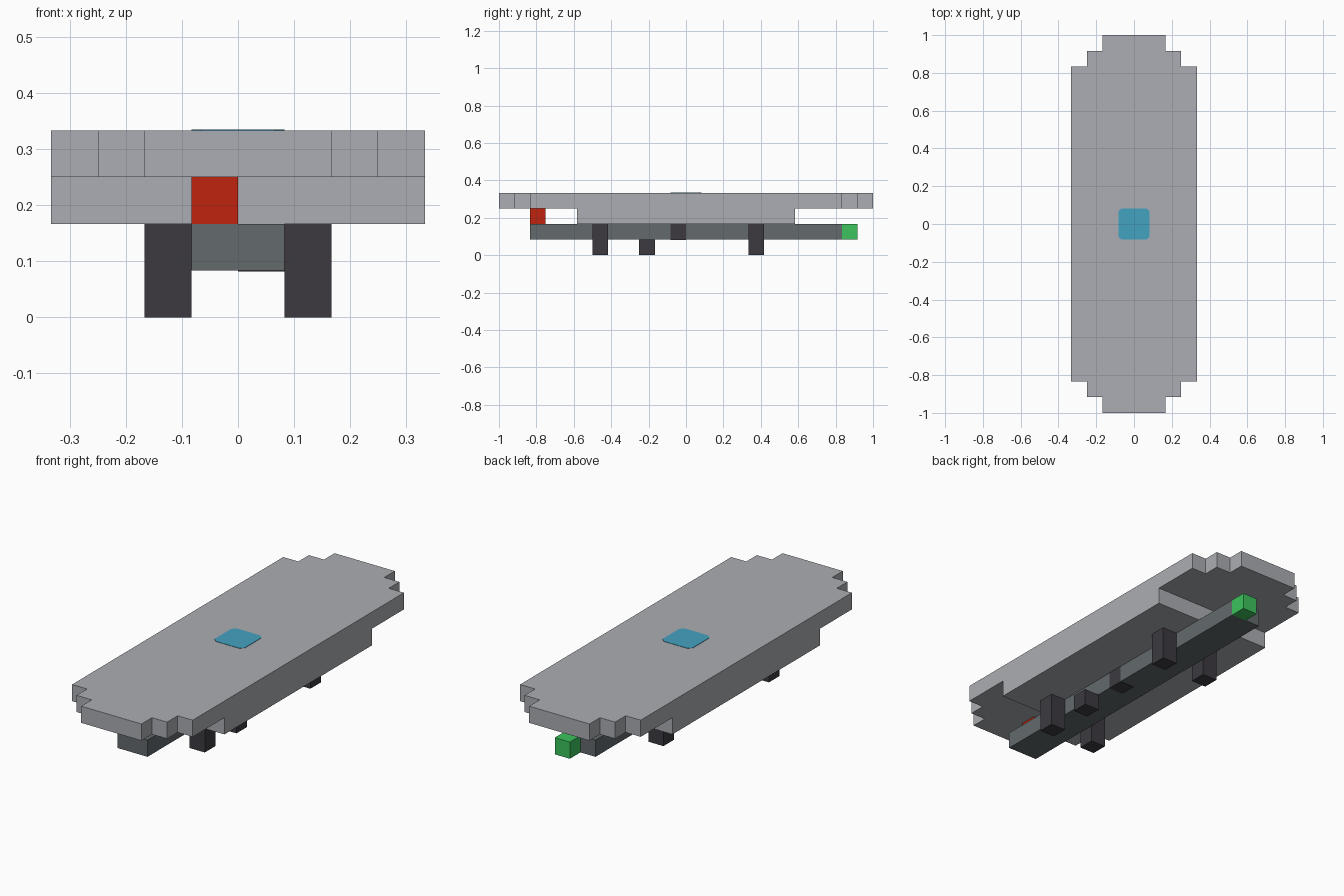
import bpy
import bmesh

U = 1 / 12  # grid unit shared by every block

cube = bpy.data.objects.get("Cube")
if cube:
    bpy.data.objects.remove(cube, do_unlink=True)


def linear(c):
    c /= 255
    return c / 12.92 if c <= 0.04045 else ((c + 0.055) / 1.055) ** 2.4


def material(name, *rgb):
    mat = bpy.data.materials.new(name)
    color = [linear(c) for c in rgb] + [1]
    mat.diffuse_color = color
    mat.use_nodes = True
    mat.node_tree.nodes["Principled BSDF"].inputs["Base Color"].default_value = color
    return mat


light_grey = material("light grey", 171, 174, 179)
slate = material("slate grey", 99, 106, 109)
charcoal = material("charcoal", 60, 58, 64)
red = material("red", 193, 36, 14)
green = material("green", 60, 195, 92)
blue = material("blue", 68, 162, 193)


def prism(name, outline, z0, z1, mat):
    """Extrude a flat outline (in grid units) from z0 to z1."""
    bm = bmesh.new()
    face = bm.faces.new([bm.verts.new((x * U, y * U, z0 * U)) for x, y in outline])
    top = bmesh.ops.extrude_face_region(bm, geom=[face])["geom"]
    bmesh.ops.translate(bm, vec=(0, 0, (z1 - z0) * U),
                        verts=[v for v in top if isinstance(v, bmesh.types.BMVert)])
    bmesh.ops.recalc_face_normals(bm, faces=bm.faces)
    mesh = bpy.data.meshes.new(name)
    bm.to_mesh(mesh)
    bm.free()
    mesh.materials.append(mat)
    obj = bpy.data.objects.new(name, mesh)
    bpy.context.collection.objects.link(obj)
    return obj


def block(name, x, y, z, mat):
    outline = [(x[0], y[0]), (x[1], y[0]), (x[1], y[1]), (x[0], y[1])]
    return prism(name, outline, z[0], z[1], mat)


def four_way(corner):
    """Mirror one corner's points into a closed symmetric outline."""
    right = corner + [(x, -y) for x, y in reversed(corner)]
    return right + [(-x, y) for x, y in reversed(right)]


# Deck with stepped ends, and the thicker slab below its middle
deck_corner = [(2, 12), (2, 11), (3, 11), (3, 10), (4, 10)]
prism("deck", four_way(deck_corner), 3, 4, light_grey)
block("lower_slab", (-4, 4), (-7, 7), (2, 3), light_grey)

# Blue panel with clipped corners on the deck
prism("top_panel", four_way([(0.78, 1), (1, 0.78)]), 3.98, 4.02, blue)

# Central beam with its end lights
block("beam", (-1, 1), (-10, 10), (1, 2), slate)
block("front_light", (-1, 0), (-10, -9), (2, 3), red)
block("rear_light", (0, 1), (10, 11), (1, 2), green)

# Dark patch set into the beam's side and underside
block("beam_patch", (0, 1.02), (-1, 0), (0.98, 2), charcoal)

# Legs in mirrored pairs, plus one short foot
for side, x in (("left", (1, 2)), ("right", (-2, -1))):
    block("front_leg_" + side, x, (-6, -5), (0, 2), charcoal)
    block("rear_leg_" + side, x, (4, 5), (0, 2), charcoal)
block("short_foot", (1, 2), (-3, -2), (0, 1), charcoal)
